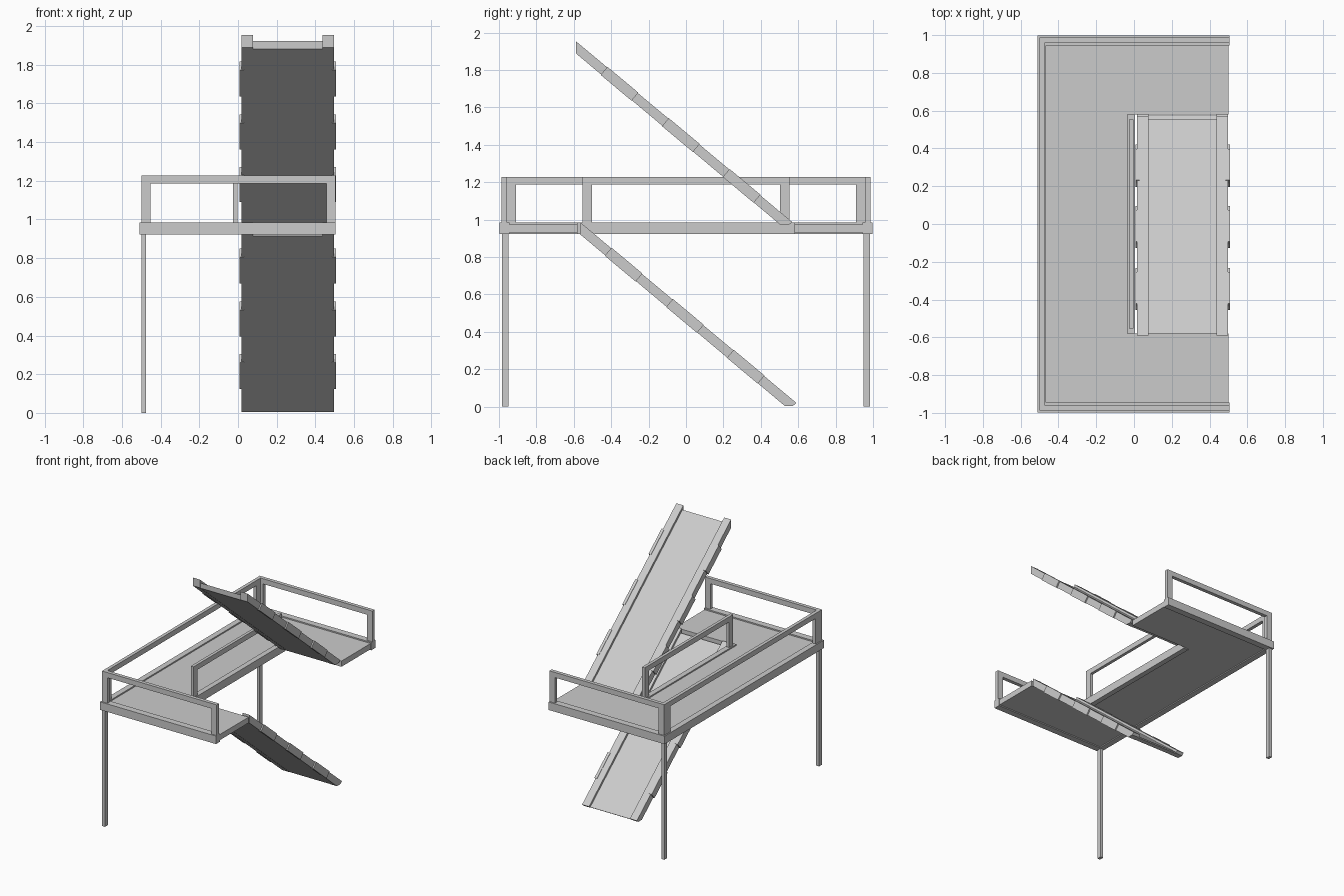
import bpy, bmesh

if "Cube" in bpy.data.objects:
    bpy.data.objects.remove(bpy.data.objects["Cube"])


def prism(name, pts, x0, x1):
    """Extrude a y-z outline from x0 to x1."""
    bm = bmesh.new()
    f = bm.faces.new([bm.verts.new((x0, y, z)) for y, z in pts])
    ext = bmesh.ops.extrude_face_region(bm, geom=[f])
    verts = [v for v in ext["geom"] if isinstance(v, bmesh.types.BMVert)]
    bmesh.ops.translate(bm, verts=verts, vec=(x1 - x0, 0, 0))
    bmesh.ops.recalc_face_normals(bm, faces=bm.faces)
    me = bpy.data.meshes.new(name)
    bm.to_mesh(me)
    bm.free()
    ob = bpy.data.objects.new(name, me)
    bpy.context.collection.objects.link(ob)
    return ob


def box(name, x, y, z):
    y0, y1 = sorted(y)
    return prism(name, [(y0, z[0]), (y1, z[0]), (y1, z[1]), (y0, z[1])], *x)


# C-shaped landing floor
box("floor_side", (-0.48, 0.0), (-0.96, 0.96), (0.93, 0.975))
for s, n in ((-1, "front"), (1, "back")):
    box(n + "_floor", (0.0, 0.5), (s * 0.58, s * 0.96), (0.93, 0.975))
    # raised rim, leg and handrail on each short end
    box(n + "_rim", (-0.51, 0.505), (s * 0.945, s * 0.997), (0.922, 0.985))
    box(n + "_leg", (-0.50, -0.475), (s * 0.95, s * 0.985), (0, 0.93))
    box(n + "_handrail", (-0.50, 0.505), (s * 0.958, s * 0.987), (1.187, 1.228))
    for x in (-0.50, 0.457):
        box(n + "_rail_post", (x, x + 0.048), (s * 0.958, s * 0.987), (0.98, 1.19))
    # posts of the two long handrails
    box(n + "_side_post", (-0.50, -0.473), (s * 0.908, s * 0.956), (0.98, 1.19))
    box(n + "_inner_post", (-0.026, -0.002), (s * 0.503, s * 0.553), (0.98, 1.19))

# Long rims and handrails
box("side_rim", (-0.51, -0.465), (-0.95, 0.95), (0.922, 0.985))
box("side_handrail", (-0.50, -0.473), (-0.958, 0.958), (1.187, 1.228))
box("inner_rim", (-0.036, 0.006), (-0.58, 0.58), (0.922, 0.985))
box("inner_handrail", (-0.026, -0.002), (-0.553, 0.553), (1.187, 1.228))

# Sloped flights
SLOPE = 0.836


def top(y):
    """Height of the upper edge of the lower flight."""
    return 0.987 - SLOPE * (y + 0.567)


def band(y0, y1, up, down):
    """Section of the flight, cut square to the slope."""
    k = 0.57
    return [(y0 + up * 0.5, top(y0) + up * 0.6), (y1 + up * 0.5, top(y1) + up * 0.6),
            (y1 - down * k, top(y1) - down * k * 1.19),
            (y0 - down * k, top(y0) - down * k * 1.19)]


stringer = [(-0.567, 0.987), (0.59, 0.02), (0.572, 0.004), (0.528, 0.004), (-0.567, 0.922)]
panel = [(-0.557, 0.956), (0.575, 0.01), (0.568, 0.004), (0.53, 0.004), (-0.557, 0.915)]
for n, dy, dz in (("lower", 0, 0), ("upper", -0.022, 0.967)):
    parts = [prism(n + "_flight_panel", panel, 0.07, 0.45)]
    for x0, x1, p0, p1 in ((0.017, 0.078, 0.007, 0.03), (0.436, 0.497, 0.485, 0.507)):
        parts.append(prism(n + "_stringer", stringer, x0, x1))
        # raised pads along the outer faces
        for y in (-0.40, -0.072, 0.253):
            parts.append(prism(n + "_side_pad", band(y, y + 0.165, 0.004, 0.06), p0, p1))
    for ob in parts:
        ob.location = (0, dy, dz)
